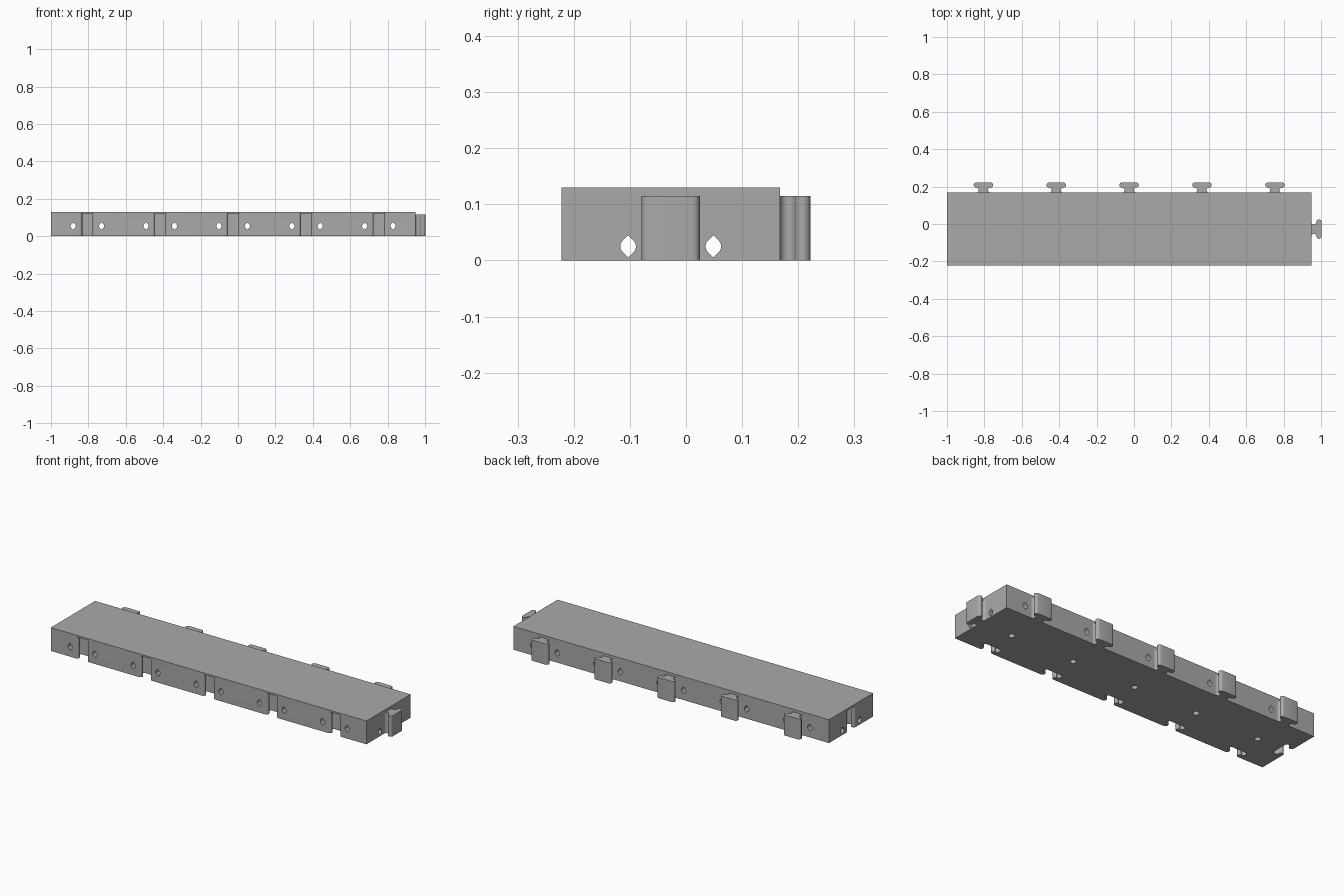
import bpy, bmesh, math
from mathutils import Matrix, Vector

cube = bpy.data.objects.get("Cube")
if cube:
    bpy.data.objects.remove(cube, do_unlink=True)

grey = bpy.data.materials.new("plain_grey")
grey.use_nodes = True
grey.diffuse_color = (0.4, 0.4, 0.4, 1)
grey.node_tree.nodes["Principled BSDF"].inputs["Base Color"].default_value = (0.4, 0.4, 0.4, 1)

MODULE = 0.3896
COUNT = 5
LEFT, RIGHT = -1.0, -1.0 + COUNT * MODULE
FRONT, BACK = -0.222, -0.222 + MODULE
MID_Y = (FRONT + BACK) / 2
HEIGHT = 0.13
centres = [LEFT + (i + 0.5) * MODULE for i in range(COUNT)]


def prism(name, outline, depth, matrix):
    """Extrude a flat outline along local z and place it."""
    bm = bmesh.new()
    face = bm.faces.new([bm.verts.new((x, y, 0)) for x, y in outline])
    ext = bmesh.ops.extrude_face_region(bm, geom=[face])
    moved = [g for g in ext["geom"] if isinstance(g, bmesh.types.BMVert)]
    bmesh.ops.translate(bm, verts=moved, vec=(0, 0, depth))
    bmesh.ops.recalc_face_normals(bm, faces=bm.faces)
    bm.transform(matrix)
    mesh = bpy.data.meshes.new(name)
    bm.to_mesh(mesh)
    bm.free()
    mesh.materials.append(grey)
    obj = bpy.data.objects.new(name, mesh)
    bpy.context.collection.objects.link(obj)
    return obj


def connector_outline(gap):
    """Mushroom section: concave neck flowing into a rounded head."""
    r, arm, steps = 0.0135, 0.0385, 10
    half = []
    for i in range(steps + 1):
        a = -math.pi / 2 + math.pi * i / steps
        half.append((arm + gap - (r * math.cos(a)), r + r * math.sin(a)))
    half[-1] = (arm + gap, 2 * r - gap)
    for i in range(1, steps + 1):
        a = -math.pi / 2 + math.pi * i / steps
        half.append((arm + gap + r * math.cos(a), 3 * r + (r + gap) * math.sin(a)))
    return half + [(-x, y) for x, y in reversed(half)]


def turned(x, y, z, angle):
    return Matrix.Translation((x, y, z)) @ Matrix.Rotation(angle, 4, "Z")


def pointed_hole(radius=0.014):
    """Round hole with a 45 degree peak above and below."""
    pts = []
    for start in (-45, 135):
        pts += [(radius * math.cos(math.radians(start + a)),
                 radius * math.sin(math.radians(start + a))) for a in range(0, 91, 10)]
        pts.append((0, radius * math.sqrt(2) * (1 if start < 0 else -1)))
    return pts


def smooth(obj):
    bpy.ops.object.select_all(action="DESELECT")
    obj.select_set(True)
    bpy.context.view_layer.objects.active = obj
    bpy.ops.object.shade_smooth_by_angle(angle=math.radians(30))


# Main block
block = prism("block", [(LEFT, FRONT), (RIGHT, FRONT), (RIGHT, BACK), (LEFT, BACK)],
              HEIGHT, Matrix.Identity(4))

# Sockets on the front and the right end
cutters = []
socket = connector_outline(0.0025)
LOW = 0.01
# carry the socket section slightly past the block face
socket = [(socket[0][0], -LOW)] + socket + [(socket[-1][0], -LOW)]
places = [(x, FRONT, math.radians(0)) for x in centres] + [(LEFT, MID_Y, -math.pi / 2)]
for x, y, angle in places:
    cutters.append(prism("socket_cutter", socket, 0.12 + LOW, turned(x, y, -LOW, angle)))

# Cross holes through the width, and two long holes through the length
upright = Matrix.Rotation(math.pi / 2, 4, "X")
for side in (-1, 1):
    for x in centres:
        cutters.append(prism("cross_hole_cutter", pointed_hole(), 0.5,
                             Matrix.Translation((x + side * 0.076, 0.25, 0.054)) @ upright))
    cutters.append(prism("long_hole_cutter", pointed_hole(), 2.2,
                         turned(-1.1, MID_Y + side * 0.076, 0.025, math.pi / 2) @ upright))

# Blind holes underneath
ring = [(0.016 * math.cos(math.tau * i / 32), 0.016 * math.sin(math.tau * i / 32)) for i in range(32)]
for x in centres:
    cutters.append(prism("base_hole_cutter", ring, 0.1 + LOW, Matrix.Translation((x, MID_Y, -LOW))))

for cutter in cutters:
    cut = block.modifiers.new("cut", "BOOLEAN")
    cut.operation = "DIFFERENCE"
    cut.solver = "EXACT"
    cut.object = cutter
bpy.context.view_layer.objects.active = block
for name in [m.name for m in block.modifiers]:
    bpy.ops.object.modifier_apply(modifier=name)
for cutter in cutters:
    bpy.data.objects.remove(cutter, do_unlink=True)
smooth(block)

# Connectors along the back and on the left end
for i, x in enumerate(centres):
    smooth(prism(f"back_connector_{i + 1}", connector_outline(0), 0.115, turned(x, BACK, 0, 0)))
smooth(prism("end_connector", connector_outline(0), 0.115, turned(RIGHT, MID_Y, 0, -math.pi / 2)))
